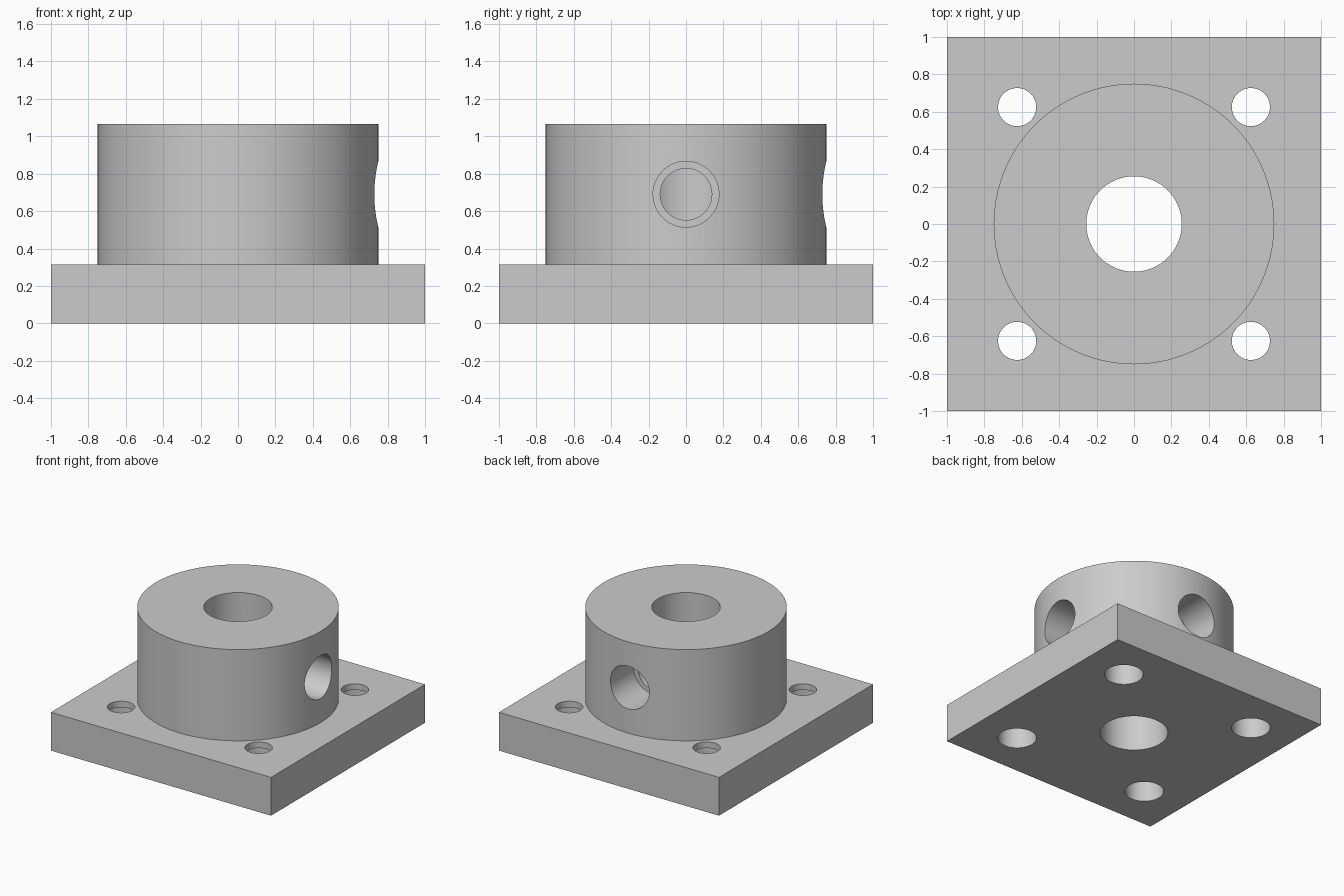
import bpy
from math import pi, radians
from mathutils import Vector

cube = bpy.data.objects.get("Cube")
if cube:
    bpy.data.objects.remove(cube, do_unlink=True)

PLATE_H, TOTAL_H = 0.315, 1.065
BOSS_R, BORE_R = 0.75, 0.255
PORT_Z = 0.69

# One plain grey for the whole casting
grey = bpy.data.materials.new("plain_grey")
grey.use_nodes = True
colour = (0.6, 0.6, 0.6, 1)
grey.diffuse_color = colour
grey.node_tree.nodes["Principled BSDF"].inputs["Base Color"].default_value = colour


def cylinder(name, radius, start, end, sides=64):
    """Cylinder running between two points."""
    a, b = Vector(start), Vector(end)
    axis = b - a
    bpy.ops.mesh.primitive_cylinder_add(
        vertices=sides, radius=radius, depth=axis.length, location=(a + b) / 2,
        rotation=axis.to_track_quat("Z", "Y").to_euler())
    obj = bpy.context.object
    obj.name = name
    return obj


def combine(target, tool, operation):
    """Apply a boolean to the target and discard the tool."""
    bpy.context.view_layer.objects.active = target
    mod = target.modifiers.new(operation.lower(), "BOOLEAN")
    mod.operation, mod.solver, mod.object = operation, "EXACT", tool
    bpy.ops.object.modifier_apply(modifier=mod.name)
    bpy.data.objects.remove(tool, do_unlink=True)


# Square mounting plate
bpy.ops.mesh.primitive_cube_add(size=1, location=(0, 0, PLATE_H / 2))
flange = bpy.context.object
flange.name = "flange_body"
flange.scale = (2, 2, PLATE_H)
bpy.ops.object.transform_apply(location=True, rotation=True, scale=True)

# Round boss, sunk into the plate, with the main bore through both
combine(flange, cylinder("boss", BOSS_R, (0, 0, 0.1), (0, 0, TOTAL_H), 128), "UNION")
combine(flange, cylinder("bore", BORE_R, (0, 0, -0.2), (0, 0, 1.3), 96), "DIFFERENCE")

# Corner bolt holes, counterbored from underneath
for x in (-0.625, 0.625):
    for y in (-0.625, 0.625):
        combine(flange, cylinder("bolt_hole", 0.102, (x, y, -0.1), (x, y, 0.5)), "DIFFERENCE")
        combine(flange, cylinder("counterbore", 0.146, (x, y, -0.1), (x, y, 0.265)), "DIFFERENCE")

# Stepped radial ports on the left and the back, opening into the bore
for d in (Vector((1, 0, 0)), Vector((0, 1, 0))):
    centre = Vector((0, 0, PORT_Z))
    for radius, depth in ((0.138, 0.1), (0.176, 0.43)):
        combine(flange, cylinder("port", radius, centre + d * depth, centre + d), "DIFFERENCE")

# Finish
flange.data.materials.clear()
flange.data.materials.append(grey)
for poly in flange.data.polygons:
    poly.material_index = 0
bpy.ops.object.select_all(action="DESELECT")
flange.select_set(True)
bpy.context.view_layer.objects.active = flange
bpy.ops.object.shade_smooth_by_angle(angle=radians(30))
